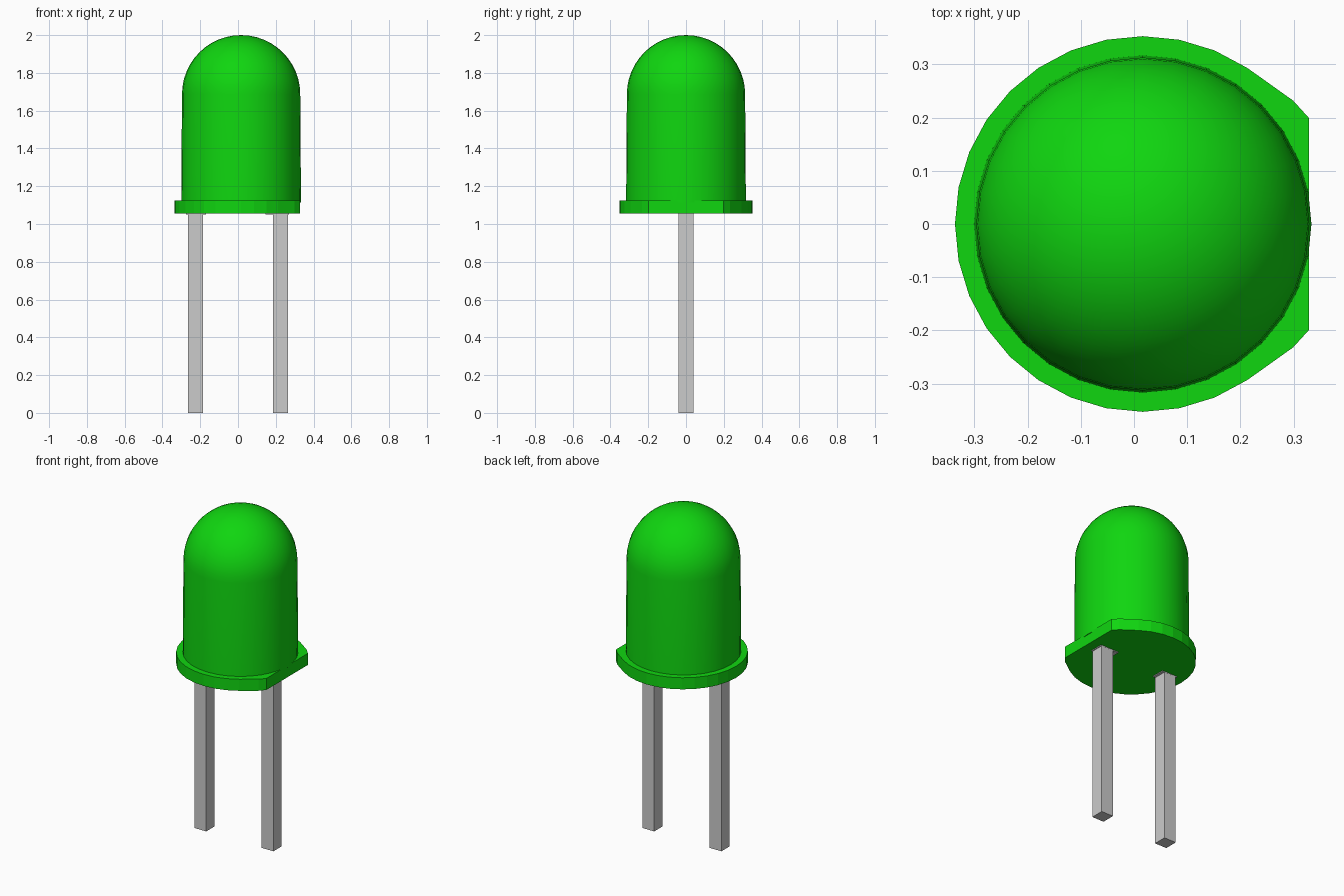
import bpy, bmesh, math

cube = bpy.data.objects.get("Cube")
if cube:
    bpy.data.objects.remove(cube, do_unlink=True)

SEG = 32        # sides of the round parts
CX = 0.0165     # axis of the round parts


def material(name, rgb, rough):
    m = bpy.data.materials.new(name)
    m.use_nodes = True
    m.diffuse_color = (*rgb, 1)
    bsdf = m.node_tree.nodes["Principled BSDF"]
    bsdf.inputs["Base Color"].default_value = (*rgb, 1)
    bsdf.inputs["Roughness"].default_value = rough
    return m


GREEN = material("green plastic", (0.005, 0.67, 0.005), 0.5)
GREY = material("grey metal", (0.6, 0.6, 0.6), 0.5)


def finish(name, bm, mat, smooth=False):
    bmesh.ops.recalc_face_normals(bm, faces=bm.faces)
    mesh = bpy.data.meshes.new(name)
    bm.to_mesh(mesh)
    bm.free()
    mesh.materials.append(mat)
    ob = bpy.data.objects.new(name, mesh)
    bpy.context.collection.objects.link(ob)
    if smooth:
        bpy.ops.object.select_all(action='DESELECT')
        ob.select_set(True)
        bpy.context.view_layer.objects.active = ob
        bpy.ops.object.shade_smooth_by_angle(angle=math.radians(30))
    return ob


def prism(name, outline, z0, z1, mat):
    bm = bmesh.new()
    base = bm.faces.new([bm.verts.new((x, y, z0)) for x, y in outline])
    top = bmesh.ops.extrude_face_region(bm, geom=[base])["geom"]
    bmesh.ops.translate(bm, vec=(0, 0, z1 - z0),
                        verts=[g for g in top if isinstance(g, bmesh.types.BMVert)])
    return finish(name, bm, mat)


def box(name, x0, x1, y, z0, z1, mat):
    return prism(name, [(x0, -y), (x1, -y), (x1, y), (x0, y)], z0, z1, mat)


# Domed lens: slightly tapered side profile and quarter arc, spun about its axis
r_base, r_top, z_arc = 0.317, 0.313, 1.687
profile = [(0, 1.115), (r_base, 1.115)]
profile += [(r_top * math.cos(math.radians(a)), z_arc + r_top * math.sin(math.radians(a)))
            for a in [i * 90 / 12 for i in range(12)]]
profile.append((0, z_arc + r_top))
bm = bmesh.new()
verts = [bm.verts.new((CX + r, 0, z)) for r, z in profile]
edges = [bm.edges.new(pair) for pair in zip(verts, verts[1:])]
bmesh.ops.spin(bm, geom=verts + edges, cent=(CX, 0, 0), axis=(0, 0, 1),
               angle=math.tau, steps=SEG, use_duplicate=False)
bmesh.ops.remove_doubles(bm, verts=bm.verts, dist=0.0005)
finish("lens", bm, GREEN, smooth=True)

# Base flange: round rim with a flat on the left side
rim = 0.353
outline = [(0.329, 0.199), (0.299, 0.232)]
for i in range(5, SEG - 4):
    a = math.tau * i / SEG
    outline.append((CX + rim * math.cos(a), rim * math.sin(a)))
outline += [(0.299, -0.232), (0.329, -0.199)]
prism("flange", outline, 1.055, 1.125, GREEN)

# Two square leads, each with a wider plate where it enters the flange
for side, x, p0, p1 in (("right", -0.225, -0.275, -0.17), ("left", 0.225, 0.145, 0.27)):
    box(side + "_lead", x - 0.04, x + 0.04, 0.04, 0, 1.07, GREY)
    box(side + "_lead_plate", p0, p1, 0.0405, 1.05, 1.06, GREY)
